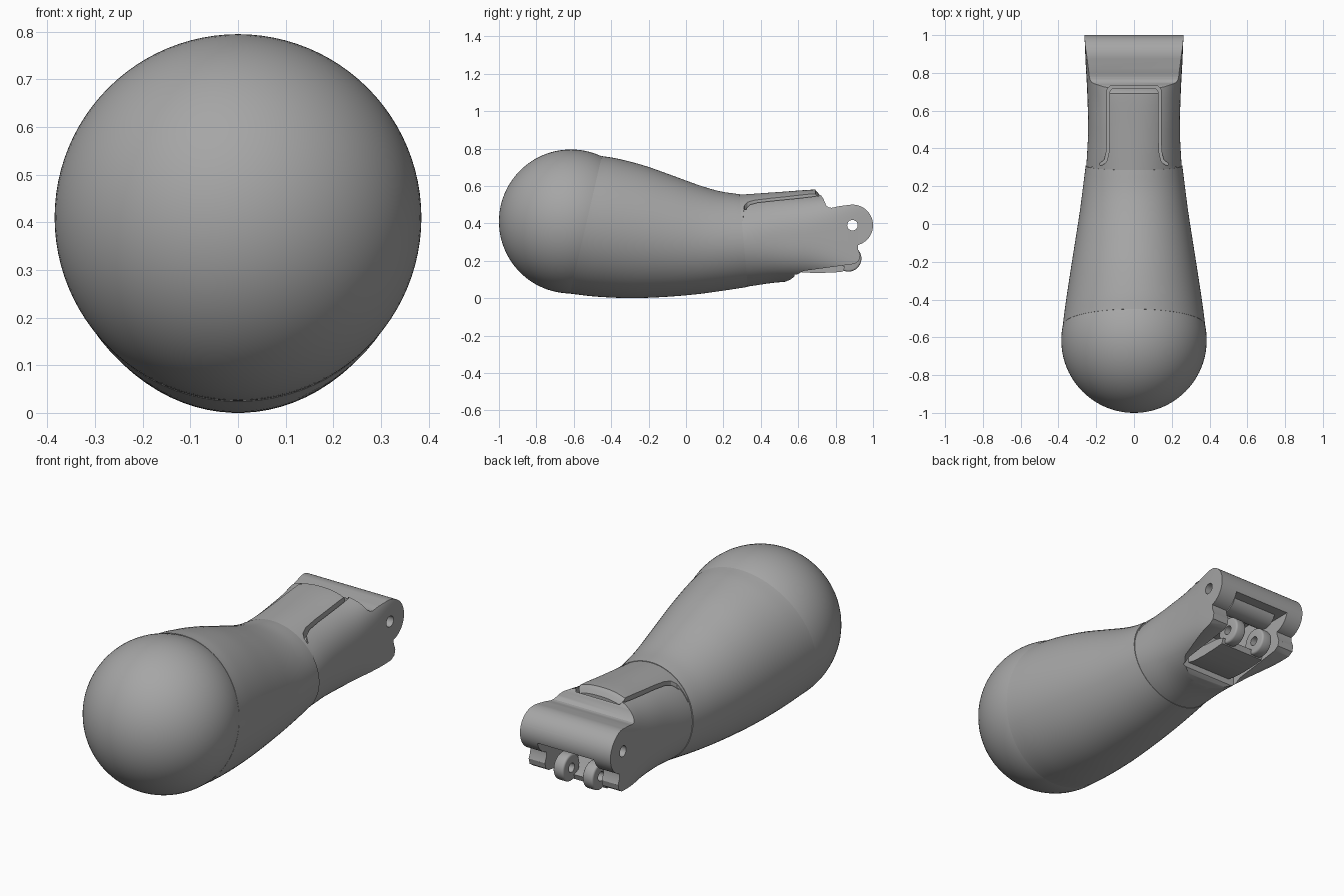
import bpy, bmesh, math
from mathutils import Vector, Matrix

if "Cube" in bpy.data.objects:
    bpy.data.objects.remove(bpy.data.objects["Cube"], do_unlink=True)

grey = bpy.data.materials.new("plain grey")
grey.use_nodes = True
grey.diffuse_color = (0.38, 0.38, 0.38, 1)
grey.node_tree.nodes["Principled BSDF"].inputs["Base Color"].default_value = grey.diffuse_color


def finish(name, bm):
    bmesh.ops.recalc_face_normals(bm, faces=bm.faces)
    mesh = bpy.data.meshes.new(name)
    bm.to_mesh(mesh)
    bm.free()
    mesh.materials.append(grey)
    obj = bpy.data.objects.new(name, mesh)
    bpy.context.collection.objects.link(obj)
    return obj


def activate(obj):
    bpy.ops.object.select_all(action='DESELECT')
    obj.select_set(True)
    bpy.context.view_layer.objects.active = obj


def smooth(*objs):
    for obj in objs:
        activate(obj)
        bpy.ops.object.shade_smooth_by_angle(angle=math.radians(32))


def boolean(obj, cutter, operation='DIFFERENCE', keep=False):
    activate(obj)
    mod = obj.modifiers.new("cut", 'BOOLEAN')
    mod.operation, mod.solver, mod.object = operation, 'EXACT', cutter
    bpy.ops.object.modifier_apply(modifier=mod.name)
    if not keep:
        bpy.data.objects.remove(cutter, do_unlink=True)


def spline(rows, steps):
    """Smooth curve through rows of numbers."""
    v = [Vector(r) for r in rows]
    v = [v[0] * 2 - v[1]] + v + [v[-1] * 2 - v[-2]]
    out = []
    for a, b, c, d in zip(v, v[1:], v[2:], v[3:]):
        for i in range(steps):
            t = i / steps
            out.append((b * 2 + (c - a) * t + (a * 2 - b * 5 + c * 4 - d) * t * t
                        + (b * 3 - a - c * 3 + d) * t ** 3) * 0.5)
    return out + [v[-2]]


def loft(name, rows, steps=6, sides=80):
    """Rings given as top y, top z, bottom y, bottom z, half width, squareness."""
    bm = bmesh.new()
    rings = []
    for yt, zt, yb, zb, w, n in spline(rows, steps):
        ring = []
        for i in range(sides):
            a = math.tau * (i + 0.5) / sides
            c, s = (math.copysign(abs(f(a)) ** (2 / n), f(a)) for f in (math.cos, math.sin))
            k = (s + 1) / 2
            ring.append(bm.verts.new((w * c, yb + (yt - yb) * k, zb + (zt - zb) * k)))
        rings.append(ring)
    for r, q in zip(rings, rings[1:]):
        for i in range(sides):
            j = (i + 1) % sides
            bm.faces.new((r[i], r[j], q[j], q[i]))
    bm.faces.new(rings[0])
    bm.faces.new(rings[-1])
    return finish(name, bm)


def prism(name, pts, axis, lo, hi):
    """Outline in (y, z) pushed along x, or in (x, y) pushed along z."""
    bm = bmesh.new()
    place = (lambda p, d: (d, *p)) if axis == 'X' else (lambda p, d: (*p, d))
    face = bm.faces.new([bm.verts.new(place(p, lo)) for p in pts])
    new = bmesh.ops.extrude_face_region(bm, geom=[face])["geom"]
    shift = (hi - lo, 0, 0) if axis == 'X' else (0, 0, hi - lo)
    bmesh.ops.translate(bm, vec=shift, verts=[g for g in new if isinstance(g, bmesh.types.BMVert)])
    return finish(name, bm)


def arc(cy, cz, r, a0, a1, n=24):
    angles = [math.radians(a0 + (a1 - a0) * i / n) for i in range(n + 1)]
    return [(cy + r * math.cos(a), cz + r * math.sin(a)) for a in angles]


def rod(name, y, z, r, x0, x1):
    return prism(name, arc(y, z, r, 0, 352.5, 47), 'X', x0, x1)


# Round head
bm = bmesh.new()
bmesh.ops.create_uvsphere(bm, u_segments=96, v_segments=48, radius=0.385,
                          matrix=Matrix.Translation((0, -0.615, 0.41)) @ Matrix.Rotation(math.pi / 2, 4, 'X'))
head = finish("round_head", bm)

# Tapering body with slanted joints at both ends
body = loft("tapered_body", [
    (-.45, .76, -.62, .024, .377, 2), (-.36, .745, -.48, .008, .362, 2),
    (-.22, .708, -.3, 0, .338, 2), (-.07, .655, -.12, .006, .312, 2),
    (.07, .604, .05, .02, .288, 2), (.18, .572, .2, .04, .271, 2),
    (.285, .556, .33, .06, .256, 2)])

# Socket shell: rounded loft trimmed to its side outline
shell = loft("socket_shell", [
    (.285, .547, .33, .062, .252, 2), (.5, .553, .5, .085, .243, 2.4),
    (.7, .562, .7, .09, .248, 3), (.85, .562, .85, .09, .256, 5),
    (1.02, .562, 1.02, .08, .263, 10)])
outline = [(.2, 0), (.33, .05), (.53, .088), (.56, .1), (.59, .125), (.63, .146), (.9, .183),
           (.925, .2), (.932, .23), (.92, .26)]
outline += arc(.89, .39, .11, -75, 100, 36)
outline += [(.82, .492), (.78, .483), (.765, .484), (.75, .495), (.735, .53), (.722, .55),
            (.7, .562), (.68, .6), (.2, .6)]
boolean(shell, prism("trim", outline, 'X', -.4, .4), 'INTERSECT')

# Cavity under the shell
cavity = [(.58, -.1), (.58, .36), (.62, .42), (.77, .42), (.8, .36), (1.1, .36), (1.1, -.1)]
boolean(shell, prism("cavity", cavity, 'X', -.165, .165))

# Tab on top, set into a recess with a thin groove around it
half = [(.235, .26), (.225, .305), (.165, .312), (.145, .33), (.134, .37), (.13, .45), (.13, .7), (.115, .718)]


def tab_plan(grow):
    side = [(x + grow, y + (grow if y > .3 else 0)) for x, y in half]
    return side + [(-x, y) for x, y in reversed(side)]


boolean(shell, prism("recess", tab_plan(.012), 'Z', .475, .7))
tab = loft("top_tab", [
    (.27, .552, .27, .06, .254, 2), (.5, .568, .5, .085, .246, 2.2),
    (.67, .58, .67, .09, .25, 2.4), (.695, .575, .695, .09, .25, 2.4),
    (.722, .54, .722, .09, .25, 2.4)])
boolean(tab, prism("tab_trim", tab_plan(0), 'Z', .35, .7), 'INTERSECT')

# Hinge barrel and its pin hole
barrel = rod("hinge_barrel", .87, .385, .075, -.13, .13)
for part in (shell, barrel):
    boolean(part, rod("pin_hole", .89, .39, .028, -.4, .4))

# Tray inside the cavity, with two pierced ears at its end
tray_side = [(.57, .15), (.62, .138), (.7, .134), (.8, .138), (.84, .142), (.85, .17), (.8, .185), (.57, .2)]
tray = prism("lower_tray", tray_side, 'X', -.13, .13)
ears = []
for side, x in (("left", .085), ("right", -.085)):
    ear = rod(side + "_ear", .868, .212, .07, x - .03, x + .03)
    activate(ear)
    bevel = ear.modifiers.new("rounding", 'BEVEL')
    bevel.width, bevel.segments = .01, 3
    bevel.angle_limit = math.radians(40)
    bpy.ops.object.modifier_apply(modifier=bevel.name)
    boolean(ear, rod("ear_hole", .868, .212, .024, -.3, .3))
    ears.append(ear)

smooth(head, body, shell, tab, barrel, tray, *ears)
